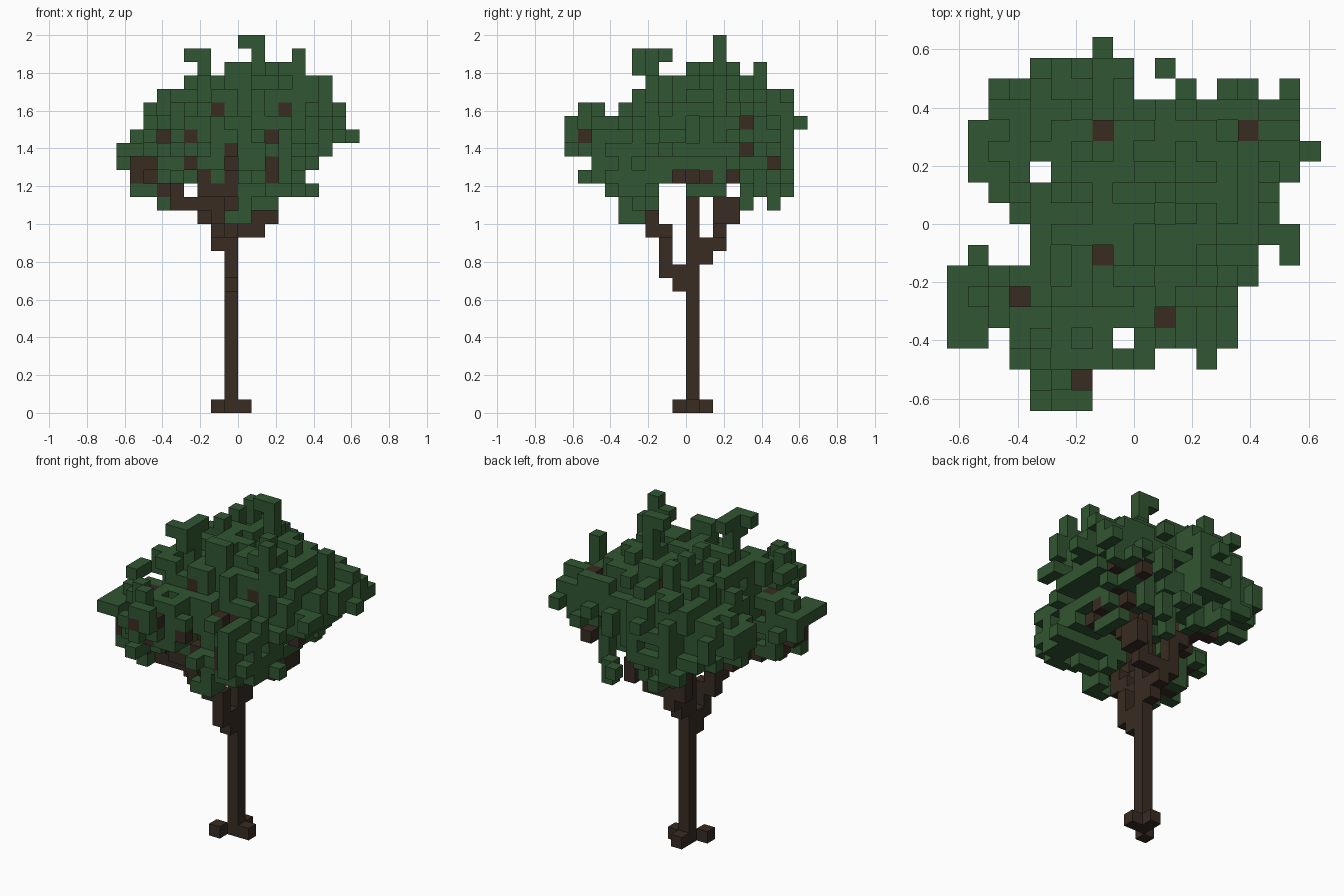
import bpy, bmesh, random
from mathutils import Vector

if "Cube" in bpy.data.objects:
    bpy.data.objects.remove(bpy.data.objects["Cube"], do_unlink=True)
random.seed(4)
SIZE = 2 / 28          # edge of one block
SPAN = range(-9, 9)
LEVELS = range(14, 28)
SIDES = [Vector(s) for s in ((1, 0, 0), (-1, 0, 0), (0, 1, 0), (0, -1, 0), (0, 0, 1), (0, 0, -1))]
OUTWARD = (1, -1, 1)   # open directions along x, y and z


def make_material(name, colour):
    mat = bpy.data.materials.new(name)
    mat.use_nodes = True
    mat.diffuse_color = (*colour, 1)
    mat.node_tree.nodes["Principled BSDF"].inputs["Base Color"].default_value = (*colour, 1)
    return mat


def outline(first, *rows):
    """Cells of an outline; each row lists start and end of its runs."""
    return {(c, first + i) for i, row in enumerate(rows)
            for a, b in zip(row[::2], row[1::2]) for c in range(a, b)}


def neighbours(cell):
    return [tuple(int(a + b) for a, b in zip(cell, s)) for s in SIDES]


def line(*points):
    """Blocks along a bent branch, each touching the next by a face."""
    cells = {points[0]}
    now = list(points[0])
    for a, b in zip(points, points[1:]):
        n = max(abs(p - q) for p, q in zip(a, b))
        for i in range(1, n + 1):
            goal = Vector(a).lerp(Vector(b), i / n)
            for axis in range(3):
                now[axis] = round(goal[axis])
                cells.add(tuple(now))
    return cells


def build(name, cells, hidden, mat):
    """Mesh of the outer faces of a set of blocks."""
    bm = bmesh.new()
    for cell in sorted(cells):
        centre = Vector(cell) + Vector((.5, .5, .5))
        for side, near in zip(SIDES, neighbours(cell)):
            if near in cells or near in hidden:
                continue
            u = Vector((side.y, side.z, side.x))
            v = side.cross(u)
            mid = centre + side / 2
            corners = ((-1, -1), (1, -1), (1, 1), (-1, 1))
            bm.faces.new([bm.verts.new((mid + (u * p + v * q) / 2) * SIZE) for p, q in corners])
    bmesh.ops.remove_doubles(bm, verts=bm.verts, dist=SIZE / 100)
    mesh = bpy.data.meshes.new(name)
    bm.to_mesh(mesh)
    bm.free()
    mesh.materials.append(mat)
    bpy.context.collection.objects.link(bpy.data.objects.new(name, mesh))


# Canopy outlines: from the front, from the side and from above
front = outline(14, (-1, 1), (-6, -5, 0, 3), (-8, -4, -3, 6), (-7, 5), (-9, 6), (-9, 7), (-8, 9),
                (-7, 8), (-7, 8), (-6, 7), (-4, 7), (-3, -2, -1, 5),
                (-4, -2, 1, 2, 4, 5), (0, 2))
side = outline(14, (-5, -3), (-5, -2, 4, 5, 6, 7), (-6, -2, 0, 3, 4, 8), (-8, 8), (-7, 8), (-9, 8),
               (-9, 8), (-9, 9), (-8, -6, -5, 8), (-4, 8), (-3, 6),
               (-4, -2, 0, 4, 5, 6), (-4, -1, 2, 3), (2, 3))
above = outline(-9, (-5, -2), (-5, -2), (-6, 1, 2, 4), (-9, -7, -6, -1, 0, 5), (-9, 5), (-9, 5),
                (-9, 6), (-8, -7, -5, 6, 7, 8), (-5, 8), (-6, 7), (-7, 7), (-8, -5, -4, 8),
                (-8, 9), (-8, 8), (-7, 8), (-7, 0, 2, 3, 4, 6, 7, 8), (-5, 0, 1, 2), (-2, -1))
room = {(x, y, z) for x in SPAN for y in SPAN for z in LEVELS
        if (x, z) in front and (y, z) in side and (x, y) in above}

# Leaf clumps: centre and radii
clumps = [((0, 1, 21), (6.5, 5.7, 4.5)), ((-6, -4, 18.5), (3.5, 3, 2.5)),
          ((-4, -2, 21.5), (2.5, 2.5, 3)), ((-3, -6.5, 20), (3, 3, 2.2)),
          ((0, -4, 17), (2, 2, 3.2)), ((3, -4, 18.5), (3.5, 3.5, 3)),
          ((5, 4, 20), (3.7, 3.7, 3.5)), ((-2, 5, 20.5), (3.5, 3.5, 4)),
          ((-6, 4, 20), (3, 3, 2.5))]
hollow = ((0, 1, 16), (4.5, 3.5, 3))


def inside(cell, clump):
    return sum(((a + .5 - c) / r) ** 2 for a, c, r in zip(cell, *clump)) < 1


leaves = {c for c in room if any(inside(c, k) for k in clumps) and not inside(c, hollow)}

# Ragged leaf surface without loose blocks
skin = [c for c in sorted(leaves) if any(n not in leaves for n in neighbours(c))]
leaves -= {c for c in skin if random.random() < .3}
leaves = {c for c in leaves if any(n in leaves for n in neighbours(c))}

# Tall shoots on the crown
leaves |= line((1, 2, 24), (1, 2, 27), (0, 2, 27))
leaves |= line((-3, -3, 23), (-3, -3, 26), (-3, -2, 26)) | line((-4, -4, 26), (-3, -4, 26))
leaves |= line((4, -3, 23), (4, -3, 26))

# Sprigs that reach the edge of the outlines
for cells, axes in ((front, (0, 2)), (side, (1, 2)), (above, (0, 1))):
    for want in sorted(cells):
        ray = [c for c in sorted(room) if (c[axes[0]], c[axes[1]]) == want]
        if ray and not leaves.intersection(ray):
            tip, base = min(((c, d) for c in ray for d in sorted(leaves)),
                            key=lambda p: sum((a - b) ** 2 for a, b in zip(*p)))
            leaves |= line(tip, base) & room

# Trunk, roots and branches
trunk = line((-1, 0, 0), (-1, 0, 19))
roots = {(-2, -1, 0), (0, 0, 0), (-1, 1, 0)}
branches = (line((-1, -1, 9), (-1, -1, 10), (-1, -2, 10), (-1, -2, 12), (-2, -2, 12), (-2, -2, 13),
                 (-2, -3, 13), (-2, -3, 14), (-3, -3, 14), (-3, -3, 15), (-5, -4, 15),
                 (-5, -4, 16), (-6, -4, 16), (-8, -5, 18))
            | line((-1, 1, 11), (-1, 1, 12), (-1, 2, 12), (-1, 2, 13), (1, 2, 13), (1, 2, 14),
                   (2, 2, 14), (2, 3, 14), (2, 3, 15), (2, 2, 15), (2, 2, 17), (5, 4, 20))
            | line((-1, 2, 13), (-2, 2, 14), (-2, 2, 16), (-5, 3, 18))
            | line((-2, -3, 14), (-3, -4, 16), (-3, -6, 19))
            | line((-1, 0, 17), (2, -4, 19)))

# Twig ends that show through gaps in the leaves
twigs = set()


def sheltered(cell, depth):
    """True if leaves cover the cell along both other axes."""
    return all(any(tuple(cell[i] + OUTWARD[i] * s * (i == axis) for i in range(3)) in leaves
                   for s in range(1, 12))
               for axis in range(3) if axis != depth)


def show_twigs(axes, depth, spots):
    for spot in spots:
        ray = sorted((c for c in leaves if (c[axes[0]], c[axes[1]]) == spot),
                     key=lambda c: -c[depth] * OUTWARD[depth])
        if ray:
            twig = next((c for c in ray if sheltered(c, depth)), ray[0])
            leaves.difference_update(ray[:ray.index(twig) + 1])
            twigs.add(twig)


show_twigs((0, 2), 1, [(-2, 22), (3, 22), (-6, 20), (-4, 20), (2, 20), (-1, 19), (-1, 18),
                       (-1, 17), (-1, 16), (-4, 18), (2, 18), (2, 17), (-3, 17), (-3, 16),
                       (-2, 16), (-6, 16), (-5, 16), (-7, 17), (-7, 18), (-8, 18)])
show_twigs((1, 2), 0, [(4, 21), (-8, 20), (6, 18), (-1, 17), (0, 17), (1, 17), (3, 17)])
show_twigs((0, 1), 2, [(-2, 4), (5, 4), (-2, -2), (-6, -4), (1, -5)])

branches = (branches | twigs) - trunk
leaves -= branches | trunk
bark = make_material("bark_brown", (.041, .025, .016))
green = make_material("leaf_green", (.031, .093, .032))
build("trunk", trunk | roots, branches, bark)
build("branches", branches, trunk, bark)
build("canopy", leaves, set(), green)
